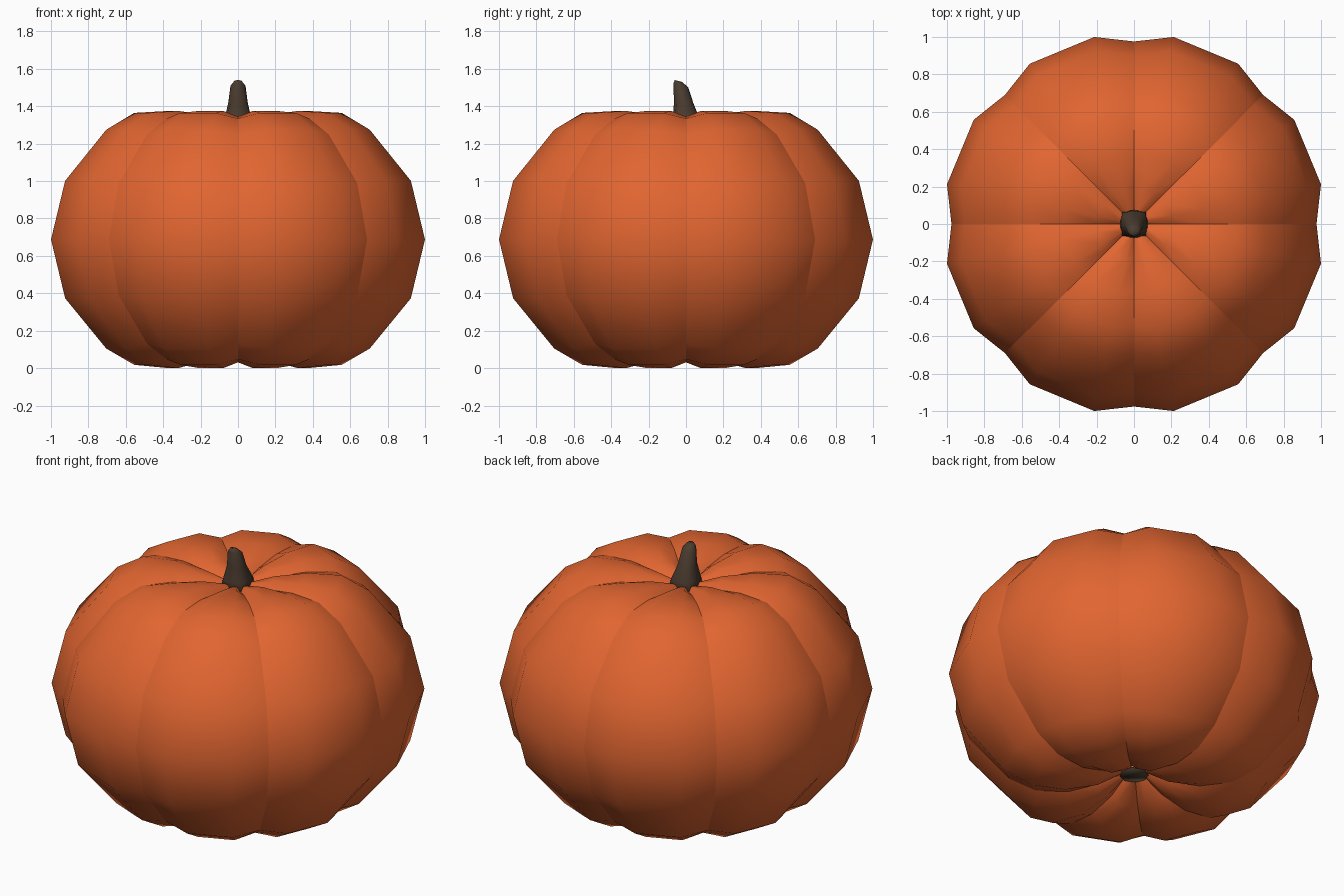
import bpy, bmesh, math

if "Cube" in bpy.data.objects:
    bpy.data.objects.remove(bpy.data.objects["Cube"])


def material(name, rgb):
    m = bpy.data.materials.new(name)
    m.diffuse_color = (*rgb, 1)
    m.use_nodes = True
    m.node_tree.nodes["Principled BSDF"].inputs["Base Color"].default_value = m.diffuse_color
    return m


def loft(name, rings, mat, sharp_columns=(), cap_start=False, cap_end=False):
    """Skin a list of closed rings into a smooth-shaded mesh."""
    bm = bmesh.new()
    vs = [[bm.verts.new(p) for p in ring] for ring in rings]
    n = len(vs[0])
    for a, b in zip(vs, vs[1:]):
        for i in range(n):
            j = (i + 1) % n
            bm.faces.new((a[i], a[j], b[j], b[i]))
    if cap_start:
        bm.faces.new(vs[0][::-1])
    if cap_end:
        bm.faces.new(vs[-1])
    for f in bm.faces:
        f.smooth = True
    # creases run along the chosen columns
    for c in sharp_columns:
        for a, b in zip(vs, vs[1:]):
            bm.edges.get((a[c], b[c])).smooth = False
    bmesh.ops.recalc_face_normals(bm, faces=bm.faces)
    me = bpy.data.meshes.new(name)
    bm.to_mesh(me)
    bm.free()
    me.materials.append(mat)
    ob = bpy.data.objects.new(name, me)
    bpy.context.collection.objects.link(ob)
    return ob


orange = material("pumpkin orange", (0.75, 0.13, 0.03))
brown = material("stem brown", (0.068, 0.044, 0.028))

# pumpkin body: eight lobes, grooves are the profile shrunk towards the centre
MID = 0.6875
profile = [(0.075, -0.57), (0.2, -0.645), (0.38, -0.6875), (0.567, -0.67),
           (0.72, -0.583), (0.945, -0.314), (1.022, 0), (0.945, 0.314),
           (0.72, 0.587), (0.567, 0.677), (0.38, 0.6875), (0.2, 0.665),
           (0.075, 0.63)]
columns = []
for lobe in range(8):
    for deg, scale in ((0, 0.955), (12, 1), (33, 1)):
        columns.append((math.radians(lobe * 45 + deg), scale))
body_rings = [[(r * s * math.cos(a), r * s * math.sin(a), MID + z * s)
               for a, s in columns] for r, z in profile]
loft("pumpkin_body", body_rings, orange, sharp_columns=range(0, 24, 3))


# stem: ribbed, tapering and leaning to the front
def stem_ring(cy, z, r, tilt=0.0, rib=1.0):
    ring = []
    for i in range(8):
        a = i * math.pi / 4
        k = r * (rib if i % 2 else 1)
        x, y = k * math.cos(a), k * math.sin(a)
        ring.append((x, cy + y, z - tilt * y))
    return ring


stem_rings = [stem_ring(0, 1.26, 0.078, 0, 1.25), stem_ring(0, 1.34, 0.07, 0, 1.2),
              stem_ring(-0.012, 1.42, 0.052, 0.1, 1.05),
              stem_ring(-0.028, 1.51, 0.04, 0.25), stem_ring(-0.04, 1.535, 0.02, 0.25)]
loft("stem", stem_rings, brown, cap_start=True, cap_end=True)

# blossom scar underneath
scar = [[(0.08 * math.cos(i * math.pi / 6), 0.08 * math.sin(i * math.pi / 6), z)
         for i in range(12)] for z in (0.118, 0.126)]
loft("blossom_scar", scar, brown, cap_start=True, cap_end=True)
